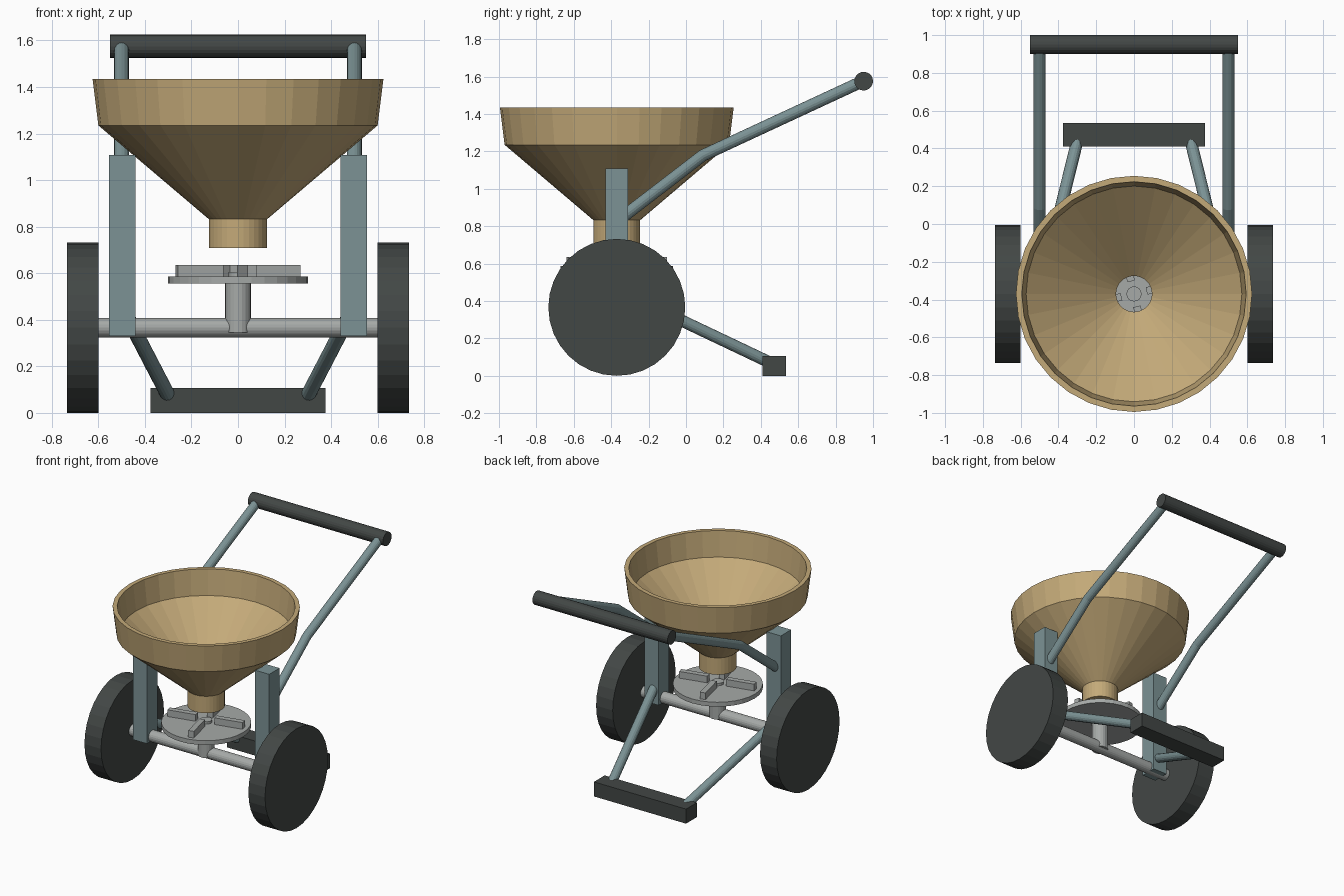
import bpy, bmesh, math
from mathutils import Vector

if "Cube" in bpy.data.objects:
    bpy.data.objects.remove(bpy.data.objects["Cube"])

Y0 = -0.37      # centre of hopper, spinner and axle
WZ = 0.366      # axle height


def material(name, rgb):
    m = bpy.data.materials.new(name)
    m.diffuse_color = (*rgb, 1)
    m.use_nodes = True
    m.node_tree.nodes["Principled BSDF"].inputs["Base Color"].default_value = m.diffuse_color
    return m


TAN = material("tan_plastic", (0.55, 0.40, 0.19))
DARK = material("dark_rubber", (0.055, 0.063, 0.06))
STEEL = material("painted_steel", (0.20, 0.29, 0.30))
METAL = material("bare_metal", (0.38, 0.40, 0.39))


def finish(name, bm, mat, smooth=False):
    bmesh.ops.recalc_face_normals(bm, faces=bm.faces)
    me = bpy.data.meshes.new(name)
    bm.to_mesh(me)
    bm.free()
    me.materials.append(mat)
    ob = bpy.data.objects.new(name, me)
    bpy.context.collection.objects.link(ob)
    if smooth:
        bpy.context.view_layer.objects.active = ob
        ob.select_set(True)
        bpy.ops.object.shade_smooth_by_angle(angle=math.radians(35))
        ob.select_set(False)
    return ob


def box(name, lo, hi, mat):
    bm = bmesh.new()
    bmesh.ops.create_cube(bm, size=1)
    lo, hi = Vector(lo), Vector(hi)
    for v in bm.verts:
        v.co = Vector(c * s for c, s in zip(v.co, hi - lo)) + (lo + hi) / 2
    return finish(name, bm, mat)


def tube(name, pts, r, mat, sides=16, smooth=False):
    """Capped tube along a path lying in one plane, mitred at the bends."""
    pts = [Vector(p) for p in pts]
    dirs = [(b - a).normalized() for a, b in zip(pts, pts[1:])]
    q = dirs[0].to_track_quat('Z', 'Y')
    ring = [p + q @ Vector((r * math.cos(2 * math.pi * (i + .0) / sides),
                            r * math.sin(2 * math.pi * (i + .0) / sides), 0))
            for p in pts[:1] for i in range(sides)]
    bm = bmesh.new()
    loops = [[bm.verts.new(c) for c in ring]]
    for k, p in enumerate(pts[1:]):
        d = dirs[k]
        n = (d + dirs[min(k + 1, len(dirs) - 1)]).normalized()
        # slide the ring along the segment onto the mitre plane
        ring = [c + d * ((p - c).dot(n) / d.dot(n)) for c in ring]
        loops.append([bm.verts.new(c) for c in ring])
    for a, b in zip(loops, loops[1:]):
        for i in range(sides):
            j = (i + 1) % sides
            bm.faces.new((a[i], a[j], b[j], b[i]))
    bm.faces.new(loops[0])
    bm.faces.new(loops[-1])
    return finish(name, bm, mat, smooth)


def lathe(name, profile, sides, mat):
    """Closed ring profile of (radius, z) turned about the hopper axis."""
    bm = bmesh.new()
    loops = [[bm.verts.new((r * math.cos(2 * math.pi * i / sides),
                            Y0 + r * math.sin(2 * math.pi * i / sides), z))
              for i in range(sides)] for r, z in profile]
    for a, b in zip(loops, loops[1:] + loops[:1]):
        for i in range(sides):
            j = (i + 1) % sides
            bm.faces.new((a[i], a[j], b[j], b[i]))
    return finish(name, bm, mat)


# Hopper with rim, cone and open spout
lathe("hopper", [(0.625, 1.435), (0.60, 1.235), (0.125, 0.832), (0.125, 0.708),
                 (0.095, 0.708), (0.095, 0.846), (0.571, 1.25), (0.594, 1.435)], 32, TAN)

# Axle, spinner shaft and disc
tube("axle", [(-0.62, Y0, WZ), (0.62, Y0, WZ)], 0.042, METAL, 20)
tube("spinner_shaft", [(0, Y0, 0.345), (0, Y0, 0.57)], 0.056, METAL, 20)
tube("spinner_disc", [(0, Y0, 0.555), (0, Y0, 0.587)], 0.30, METAL, 32)
tube("spinner_hub", [(0, Y0, 0.58), (0, Y0, 0.605)], 0.04, METAL, 16)

# Spinner fins
for i in range(4):
    fin = box(f"spinner_fin_{i + 1}", (0.068, -0.02, 0.58), (0.27, 0.02, 0.636), METAL)
    fin.location.y = Y0
    fin.rotation_euler.z = math.radians(13) + i * math.pi / 2

# Wheels, posts, handle arms and stand legs on both sides
for s, side in ((-1, "left"), (1, "right")):
    tube(f"wheel_{side}", [(s * 0.60, Y0, WZ), (s * 0.735, Y0, WZ)], 0.366, DARK, 32)
    box(f"post_{side}", (s * 0.4975 - 0.0575, -0.43, 0.33),
        (s * 0.4975 + 0.0575, -0.31, 1.107), STEEL)
    tube(f"handle_arm_{side}", [(s * 0.5, -0.35, 0.84), (s * 0.5, 0.09, 1.178),
                                (s * 0.5, 0.945, 1.575)], 0.032, STEEL)
    tube(f"stand_leg_{side}", [(s * 0.495, -0.35, 0.45), (s * 0.3, 0.44, 0.075)],
         0.032, STEEL)

# Handle grip and stand foot
tube("handle_grip", [(-0.55, 0.95, 1.575), (0.55, 0.95, 1.575)], 0.05, DARK, 20)
box("stand_foot", (-0.375, 0.41, 0), (0.375, 0.535, 0.107), DARK)
